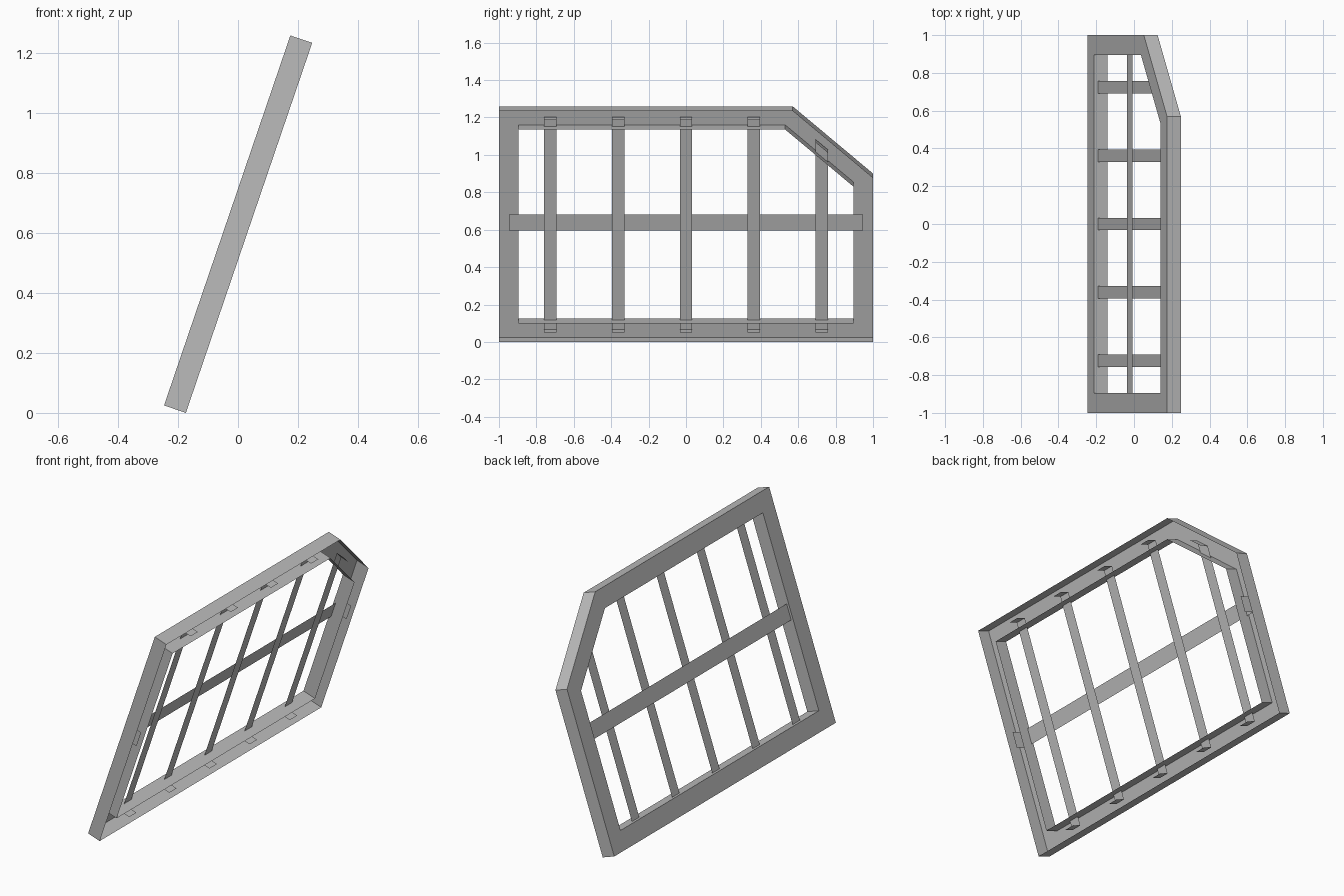
import bpy, bmesh, math
from mathutils import Matrix

cube = bpy.data.objects.get("Cube")
if cube:
    bpy.data.objects.remove(cube, do_unlink=True)

# Single grey material
grey = bpy.data.materials.new("plain_grey")
grey.use_nodes = True
colour = (0.5, 0.5, 0.5, 1)
grey.diffuse_color = colour
grey.node_tree.nodes["Principled BSDF"].inputs["Base Color"].default_value = colour

HEIGHT = 1.305      # height along the slope
BORDER = 0.105      # width of the frame members
CUT_Y, CUT_U = 0.57, 0.925   # ends of the sloping corner
TILT = math.radians(18.85)

# Panel space: x along the length, y up the slope, z out of the open face
s, c = math.sin(TILT), math.cos(TILT)
PANEL = Matrix(((0, s, c, -0.174), (1, 0, 0, 0), (0, c, -s, 0), (0, 0, 0, 1)))


def channel(name, outline, depth, border=None):
    """Open-fronted sheet channel: a back plate with walls folded forward."""
    bm = bmesh.new()
    back = bm.faces.new([bm.verts.new((y, u, -depth)) for y, u in reversed(outline)])
    bm.normal_update()
    if border:
        bmesh.ops.inset_individual(bm, faces=[back], thickness=border, use_even_offset=True)
        bmesh.ops.delete(bm, geom=[back], context='FACES')
        edges = [e for e in bm.edges if e.is_boundary]
    else:
        edges = [back.edges[0], back.edges[2]]   # the two long sides
    walls = bmesh.ops.extrude_edge_only(bm, edges=edges)["geom"]
    bmesh.ops.translate(bm, vec=(0, 0, depth),
                        verts=[v for v in walls if isinstance(v, bmesh.types.BMVert)])
    mesh = bpy.data.meshes.new(name)
    bm.to_mesh(mesh)
    bm.free()
    mesh.materials.append(grey)
    obj = bpy.data.objects.new(name, mesh)
    obj.matrix_world = PANEL
    bpy.context.collection.objects.link(obj)


# Outer frame with one sloping corner
channel("outer_frame", [(-1, 0), (1, 0), (1, CUT_U), (CUT_Y, HEIGHT), (-1, HEIGHT)],
        0.077, BORDER)

# Middle rail
mid, half, end = HEIGHT / 2, 0.045, 1 - BORDER / 2
channel("middle_rail", [(end, mid - half), (end, mid + half),
                        (-end, mid + half), (-end, mid - half)], 0.064)

# Upright bars, trimmed to the centre line of the frame
slope = (HEIGHT - CUT_U) / (1 - CUT_Y)


def bar_top(y):
    corner = HEIGHT - slope * (y - CUT_Y) - BORDER / 2 * math.hypot(1, slope)
    return min(HEIGHT - BORDER / 2, corner)


for i in range(5):
    y0, y1 = [(i - 2) * 0.3625 + d for d in (-0.033, 0.033)]
    low = BORDER / 2
    channel(f"upright_bar_{i + 1}",
            [(y0, low), (y1, low), (y1, bar_top(y1)), (y0, bar_top(y0))], 0.052)
